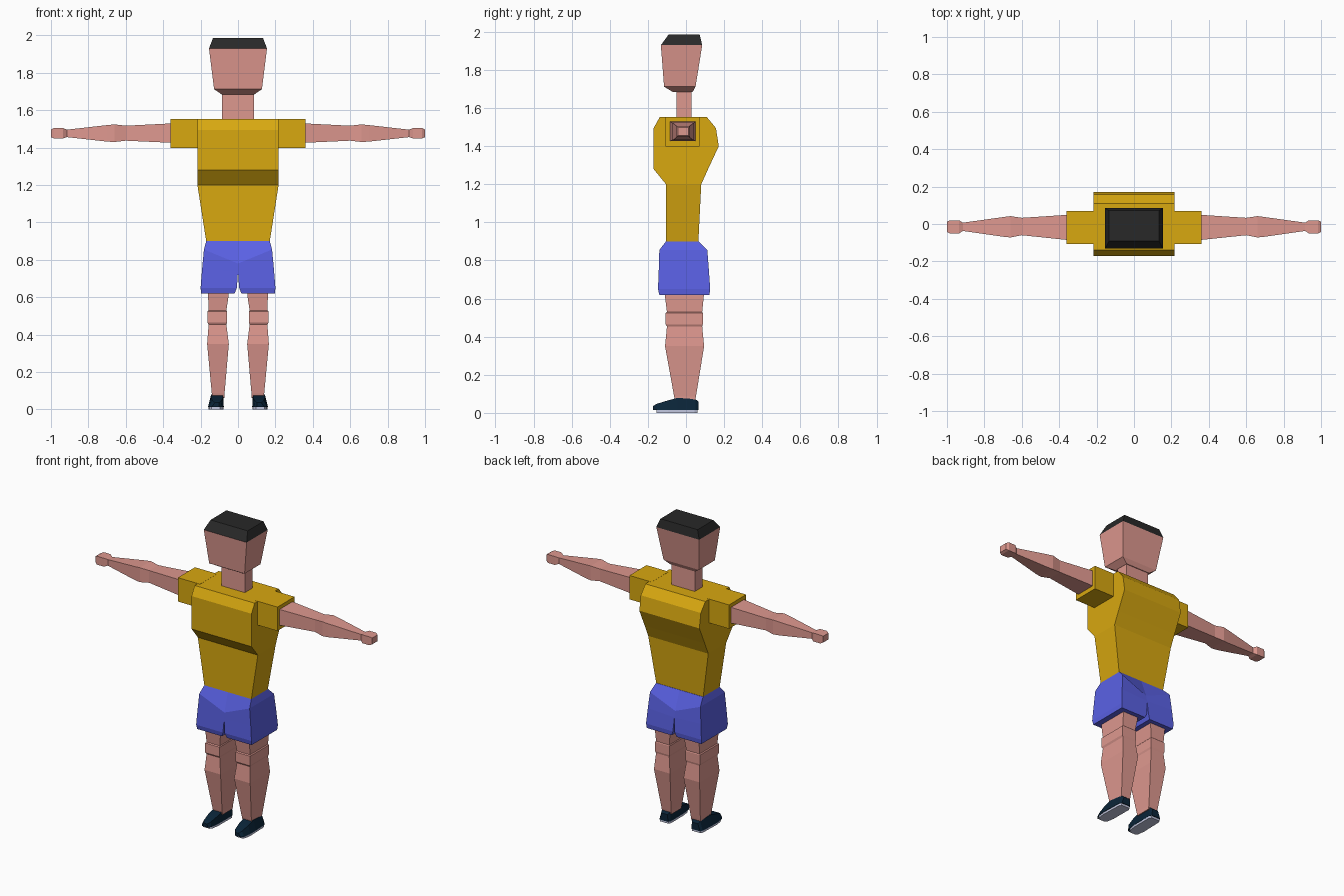
import bpy, bmesh


def material(name, rgb):
    """One flat colour, given as 0-255 display values."""
    m = bpy.data.materials.new(name)
    m.diffuse_color = [(c / 255 / 12.92 if c < 11 else ((c / 255 + 0.055) / 1.055) ** 2.4) for c in rgb] + [1]
    return m


SKIN = material("skin", (222, 152, 143))
SHIRT = material("mustard cloth", (216, 168, 16))
SHORTS = material("blue cloth", (90, 97, 228))
HAIR = material("black hair", (40, 40, 40))
SHOE = material("navy shoe", (10, 36, 56))
SOLE = material("pale sole", (195, 200, 225))


def flat(z, x0, x1, y0, y1):
    """Horizontal rectangle at height z."""
    return [(x0, y0, z), (x1, y0, z), (x1, y1, z), (x0, y1, z)]


def loft(name, rings, mat, mirror=False):
    """Join four-cornered rings into a closed solid, optionally mirrored in x."""
    bm = bmesh.new()
    vs = [[bm.verts.new(p) for p in r] for r in rings]
    for a, b in zip(vs, vs[1:]):
        for i in range(4):
            j = (i + 1) % 4
            bm.faces.new((a[i], a[j], b[j], b[i]))
    bm.faces.new(vs[0][::-1])
    bm.faces.new(vs[-1])
    bmesh.ops.recalc_face_normals(bm, faces=bm.faces[:])
    # open the seam where a mirrored half meets its twin
    if mirror:
        seam = [f for f in bm.faces if all(abs(v.co.x) < 1e-5 for v in f.verts)]
        bmesh.ops.delete(bm, geom=seam, context='FACES_ONLY')
    me = bpy.data.meshes.new(name)
    bm.to_mesh(me)
    bm.free()
    me.materials.append(mat)
    ob = bpy.data.objects.new(name, me)
    bpy.context.collection.objects.link(ob)
    if mirror:
        ob.modifiers.new("mirror", 'MIRROR')
    return ob


def sym(levels):
    """Rings centred on x = 0 from (z, half width, front, back)."""
    return [flat(z, -w, w, y0, y1) for z, w, y0, y1 in levels]


# Head, neck and hair
loft("neck", sym([(1.52, .085, -.05, .03), (1.69, .085, -.05, .03)]), SKIN)
loft("head", sym([(1.685, .088, -.07, .035), (1.712, .128, -.115, .05),
                  (1.93, .155, -.132, .085)]), SKIN)
loft("hair", sym([(1.93, .155, -.132, .085), (1.985, .134, -.092, .072)]), HAIR)

# Shirt body and sleeves
loft("shirt", sym([(.9, .17, -.105, .065), (1.2, .217, -.105, .08),
                   (1.28, .217, -.17, .116), (1.4, .217, -.17, .172),
                   (1.495, .217, -.17, .157), (1.552, .217, -.138, .11)]), SHIRT)
loft("sleeve", [[(x, -.107, 1.397), (x, .07, 1.397), (x, .07, 1.553), (x, -.107, 1.553)]
                for x in (.2, .36)], SHIRT, True)

# Arms and hands
arm = [(.34, -.087, .05, 1.425, 1.53), (.6, -.06, .033, 1.437, 1.517),
       (.66, -.072, .042, 1.43, 1.524), (.7, -.068, .037, 1.432, 1.52),
       (.915, -.037, .007, 1.456, 1.496), (.935, -.05, .02, 1.449, 1.504),
       (.985, -.05, .02, 1.449, 1.504), (1.0, -.042, .012, 1.456, 1.497)]
loft("arm", [[(x, y0, z0), (x, y1, z0), (x, y1, z1), (x, y0, z1)]
             for x, y0, y1, z0, z1 in arm], SKIN, True)

# Shorts: inner edge dips below the outer edge, then splits into two legs
shorts = [(.9, .9, 0, .17, -.105, .067), (.855, .78, 0, .182, -.14, .112),
          (.75, .74, 0, .192, -.143, .12), (.65, .65, .006, .2, -.147, .127),
          (.62, .62, .018, .197, -.14, .123)]
loft("shorts", [[(x0, y0, zi), (x1, y0, zo), (x1, y1, zo), (x0, y1, zi)]
                for zo, zi, x0, x1, y0, y1 in shorts], SHORTS, True)

# Legs with the raised knee band
leg = [(.66, .048, .16, -.115, .1), (.61, .05, .16, -.11, .093),
       (.53, .062, .157, -.1, .085), (.525, .058, .163, -.107, .088),
       (.465, .058, .163, -.107, .088), (.453, .062, .157, -.1, .085),
       (.35, .049, .165, -.11, .095), (.085, .072, .14, -.062, .052),
       (.06, .072, .14, -.055, .047)]
loft("leg", [flat(*r) for r in leg], SKIN, True)

# Shoes: sections from toe to heel, narrower at the top
shoe = [(-.172, .1, .14, .036), (-.155, .085, .153, .047), (-.1, .077, .16, .064),
        (-.045, .076, .16, .079), (.05, .076, .155, .072), (.065, .085, .147, .06)]
loft("shoe", [[(x0, y, .014), (x1, y, .014), (x1 - .016, y, z), (x0 + .003, y, z)]
              for y, x0, x1, z in shoe], SHOE, True)
sole = [(-.155, .097, .143, 0), (-.14, .086, .152, 0), (-.095, .078, .158, 0),
        (.045, .077, .154, 0), (.06, .085, .147, 0)]
loft("sole", [[(x0, y, 0), (x1, y, 0), (x1, y, .015), (x0, y, .015)]
              for y, x0, x1, _ in sole], SOLE, True)
